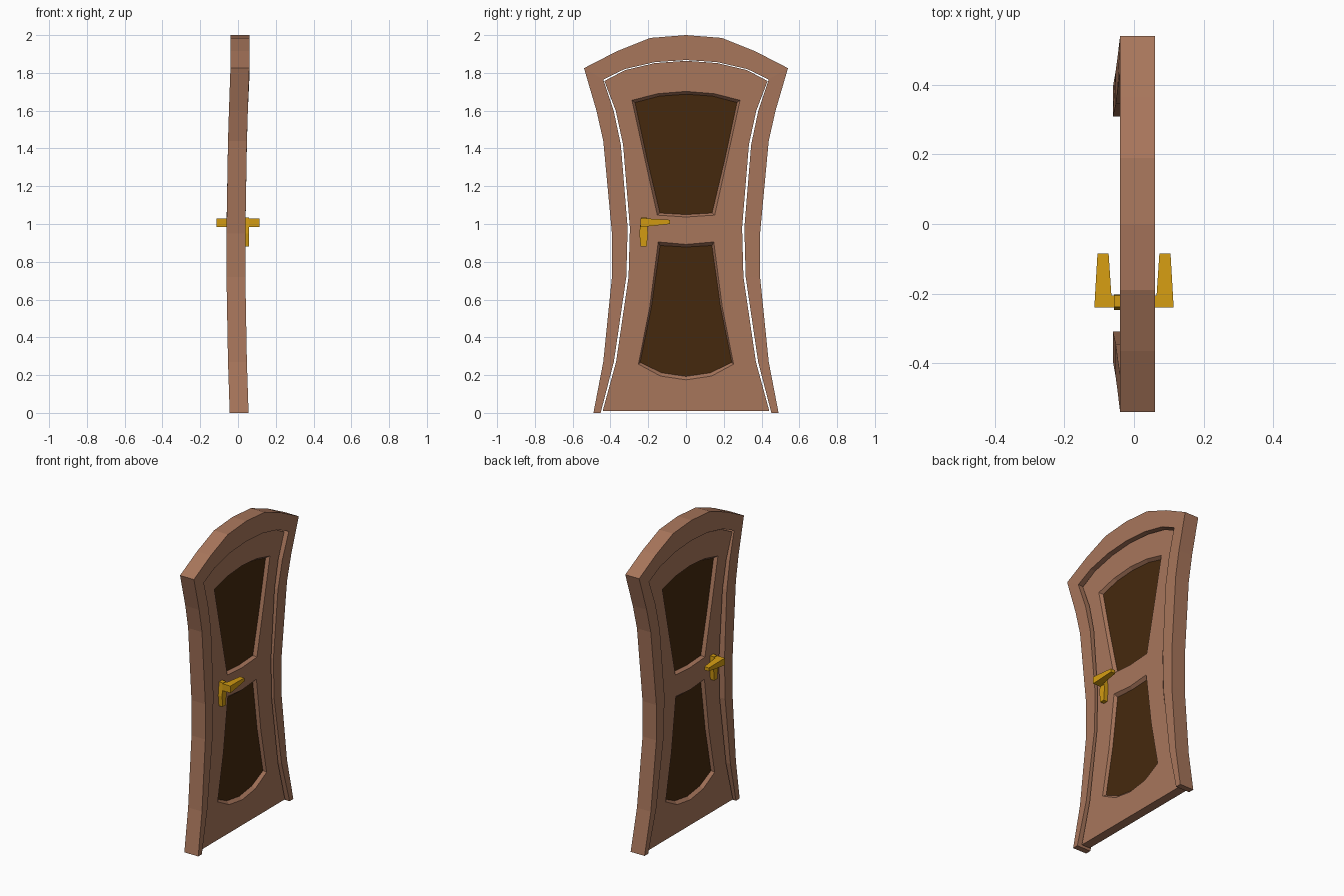
import bpy, bmesh

if "Cube" in bpy.data.objects:
    bpy.data.objects.remove(bpy.data.objects["Cube"])


def material(name, rgb):
    m = bpy.data.materials.new(name)
    m.diffuse_color = (*rgb, 1)
    m.use_nodes = True
    m.node_tree.nodes["Principled BSDF"].inputs["Base Color"].default_value = m.diffuse_color
    return m


WOOD = material("brown_wood", (0.39, 0.18, 0.105))
DARK = material("dark_panel", (0.06, 0.022, 0.004))
GOLD = material("brass", (0.65, 0.33, 0.006))


def finish(name, bm, mat):
    bmesh.ops.recalc_face_normals(bm, faces=bm.faces)
    me = bpy.data.meshes.new(name)
    bm.to_mesh(me)
    bm.free()
    me.materials.append(mat)
    ob = bpy.data.objects.new(name, me)
    bpy.context.collection.objects.link(ob)
    return ob


def loft(name, rings, mat, caps=True):
    """Join successive closed rings of points with quads."""
    bm = bmesh.new()
    vs = [[bm.verts.new(p) for p in r] for r in rings]
    n = len(rings[0])
    for a, b in zip(vs, vs[1:]):
        for i in range(n):
            j = (i + 1) % n
            bm.faces.new((a[i], a[j], b[j], b[i]))
    if caps:
        bm.faces.new(vs[0])
        bm.faces.new(vs[-1])
    return finish(name, bm, mat)


def mirrored(half):
    """Half outline (y >= 0) to a full closed outline."""
    return half + [(-y, z) for y, z in reversed(half) if y > 0]


def at(outline, x):
    return [(x, y, z) for y, z in outline]


# Frame: outer y, z, inner y, z, bend in x
half = [
    (0.49, 0, 0.452, 0, 0.006), (0.438, 0.27, 0.382, 0.27, -0.003),
    (0.392, 0.72, 0.316, 0.72, -0.011), (0.392, 0.95, 0.309, 0.98, -0.011),
    (0.438, 1.44, 0.345, 1.42, -0.003), (0.474, 1.6, 0.383, 1.6, 0.002),
    (0.54, 1.825, 0.438, 1.765, 0.01), (0.365, 1.915, 0.325, 1.82, 0.01),
    (0.19, 1.985, 0.165, 1.857, 0.01), (0, 2.0, 0, 1.868, 0.01)]
path = half + [(-a, b, -c, d, e) for a, b, c, d, e in reversed(half[:-1])]
loft("door_frame", [[(e - .05, a, b), (e + .05, a, b), (e + .05, c, d), (e - .05, c, d)]
                    for a, b, c, d, e in path], WOOD)

# Outlines of the leaf and its two openings (front edge, inner edge)
leaf = mirrored([(0.441, 0.01), (0.37, 0.27), (0.304, 0.72), (0.297, 0.98),
                 (0.333, 1.42), (0.372, 1.6), (0.432, 1.757), (0.322, 1.815),
                 (0.164, 1.852), (0, 1.864)])
panels = {
    "upper": (mirrored([(0, 1.037), (0.152, 1.047), (0.217, 1.34), (0.286, 1.655), (0.15, 1.69), (0, 1.702)]),
              mirrored([(0, 1.05), (0.138, 1.058), (0.205, 1.34), (0.27, 1.643), (0.14, 1.677), (0, 1.687)])),
    "lower": (mirrored([(0, 0.175), (0.135, 0.195), (0.252, 0.258), (0.192, 0.56), (0.147, 0.905), (0, 0.892)]),
              mirrored([(0, 0.193), (0.128, 0.212), (0.243, 0.267), (0.183, 0.56), (0.137, 0.886), (0, 0.878)]))}

# Door leaf: filled curve with two holes, turned upright
HALF, DEEP = 0.03, 0.01
cu = bpy.data.curves.new("leaf_outline", 'CURVE')
cu.dimensions, cu.fill_mode, cu.extrude = '2D', 'BOTH', HALF
for outline in [leaf] + [p[0] for p in panels.values()]:
    sp = cu.splines.new('POLY')
    sp.points.add(len(outline) - 1)
    for pt, (y, z) in zip(sp.points, outline):
        pt.co = (y, z, 0, 1)
    sp.use_cyclic_u = True
helper = bpy.data.objects.new("leaf_outline", cu)
bpy.context.collection.objects.link(helper)
bpy.context.view_layer.update()
me = bpy.data.meshes.new_from_object(helper.evaluated_get(bpy.context.evaluated_depsgraph_get()))
bpy.data.objects.remove(helper)
bm = bmesh.new()
bm.from_mesh(me)
for v in bm.verts:
    v.co = (v.co.z, v.co.x, v.co.y)
bmesh.ops.remove_doubles(bm, verts=bm.verts, dist=1e-4)
for f in bm.faces:
    f.smooth = False
finish("door_leaf", bm, WOOD)

# Sloped opening edges and dark panels
for key, (edge, inner) in panels.items():
    for side, s in (("front", 1), ("rear", -1)):
        loft(f"{key}_bevel_{side}", [at(edge, s * HALF), at(inner, s * DEEP)], WOOD, False)
    loft(f"{key}_panel", [at(inner, -DEEP), at(inner, DEEP)], DARK)

# Handles on both faces: plate, stem and tapered lever
plate = [(-0.24, 0.88), (-0.208, 0.88), (-0.202, 0.95), (-0.206, 1.035), (-0.238, 1.035), (-0.247, 0.95)]


def section(y, x0, x1, z0, z1, s):
    return [(s * x0, y, z0), (s * x1, y, z0), (s * x1, y, z1), (s * x0, y, z1)]


for side, s in (("front", 1), ("rear", -1)):
    loft(f"handle_plate_{side}", [at(plate, s * HALF), at(plate, s * 0.058)], GOLD)
    loft(f"handle_lever_{side}", [section(-0.24, 0.056, 0.114, 0.985, 1.03, s),
                                  section(-0.205, 0.056, 0.112, 0.987, 1.029, s)], GOLD)
    loft(f"handle_grip_{side}", [section(-0.205, 0.065, 0.112, 0.987, 1.029, s),
                                 section(-0.085, 0.073, 0.105, 1.0, 1.022, s)], GOLD)
